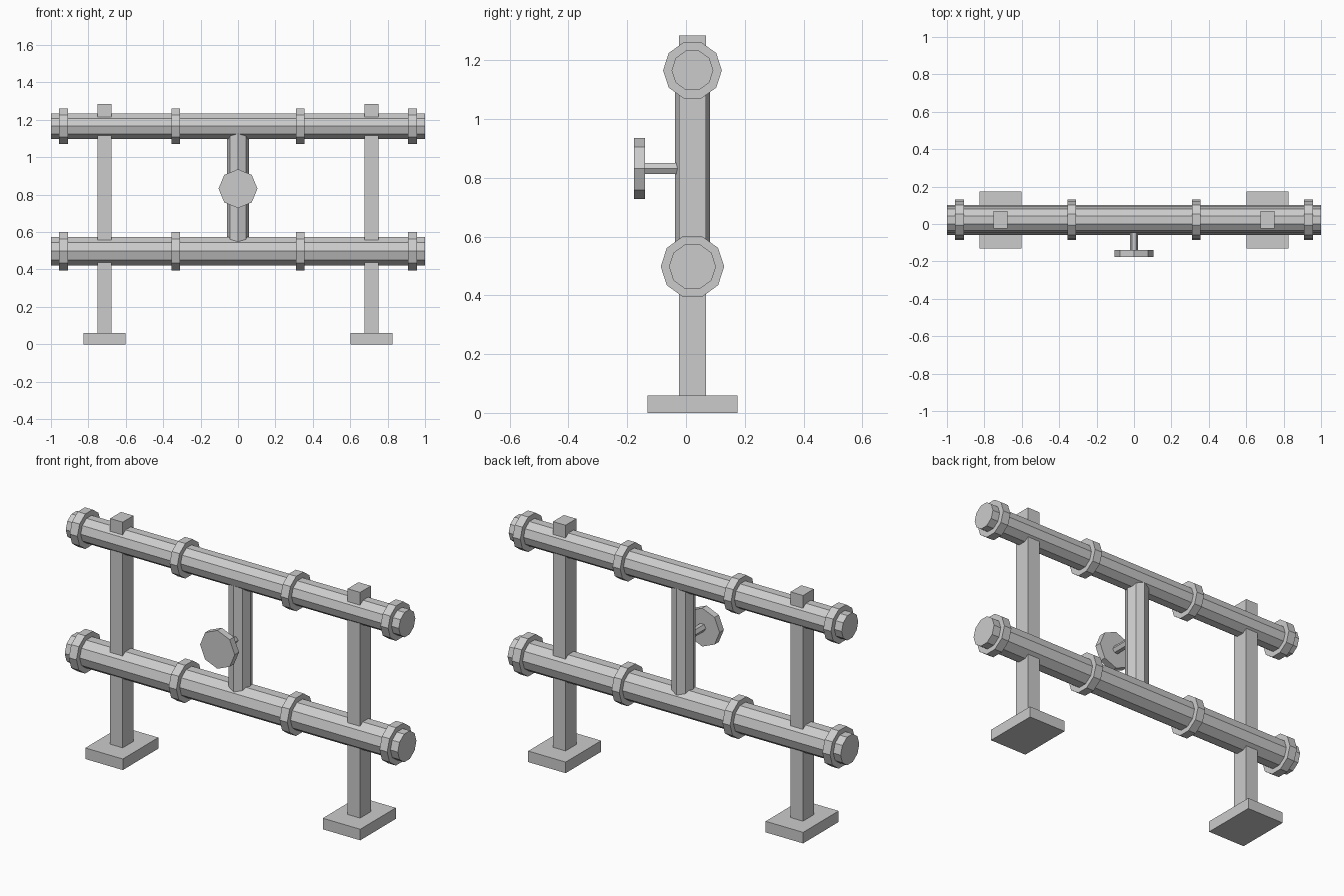
import bpy
import math
from mathutils import Vector

old = bpy.data.objects.get("Cube")
if old:
    bpy.data.objects.remove(old, do_unlink=True)

# Single painted metal colour
grey = bpy.data.materials.new("light grey metal")
grey.use_nodes = True
colour = (0.6, 0.6, 0.6, 1)
grey.diffuse_color = colour
grey.node_tree.nodes["Principled BSDF"].inputs["Base Color"].default_value = colour

MID_Y = 0.022
TURN = {"X": (math.pi / 2, 0, math.pi / 2), "Y": (math.pi / 2, 0, 0), "Z": (0, 0, 0)}


def finish(name):
    ob = bpy.context.object
    ob.name = name
    ob.data.materials.append(grey)
    return ob


def box(name, size, centre):
    bpy.ops.mesh.primitive_cube_add(size=1, location=centre)
    ob = finish(name)
    ob.scale = size
    return ob


def prism(name, sides, radius, length, centre, axis):
    """Flat-sided cylinder along an axis, with one corner on a side axis."""
    bpy.ops.mesh.primitive_cylinder_add(vertices=sides, radius=radius, depth=length)
    ob = finish(name)
    # Start the corners on local x, then lay the cylinder along its axis
    for v in ob.data.vertices:
        v.co = Vector((v.co.y, -v.co.x, v.co.z))
    ob.rotation_euler = TURN[axis]
    ob.location = centre
    return ob


# Horizontal pipes with collars
for level, z, pipe_r, collar_r in (("lower", 0.498, 0.08, 0.108),
                                   ("upper", 1.166, 0.071, 0.1)):
    prism(level + "_pipe", 10, pipe_r, 2, (0, MID_Y, z), "X")
    for i, x in enumerate((-0.933, -0.333, 0.333, 0.933)):
        prism(f"{level}_collar_{i + 1}", 10, collar_r, 0.046, (x, MID_Y, z), "X")

# Support posts on foot plates
for side, s in (("left", 1), ("right", -1)):
    box(side + "_post", (0.075, 0.093, 1.255), (s * 0.713, MID_Y, 0.6575))
    box(side + "_foot", (0.225, 0.305, 0.06), (s * 0.713, MID_Y, 0.03))

# Connecting pipe with valve
prism("connecting_pipe", 8, 0.06, 0.668, (0, MID_Y, 0.832), "Z")
prism("valve_stem", 6, 0.022, 0.17, (0, -0.075, 0.832), "Y")
prism("valve_wheel", 8, 0.104, 0.037, (0, -0.158, 0.832), "Y")
